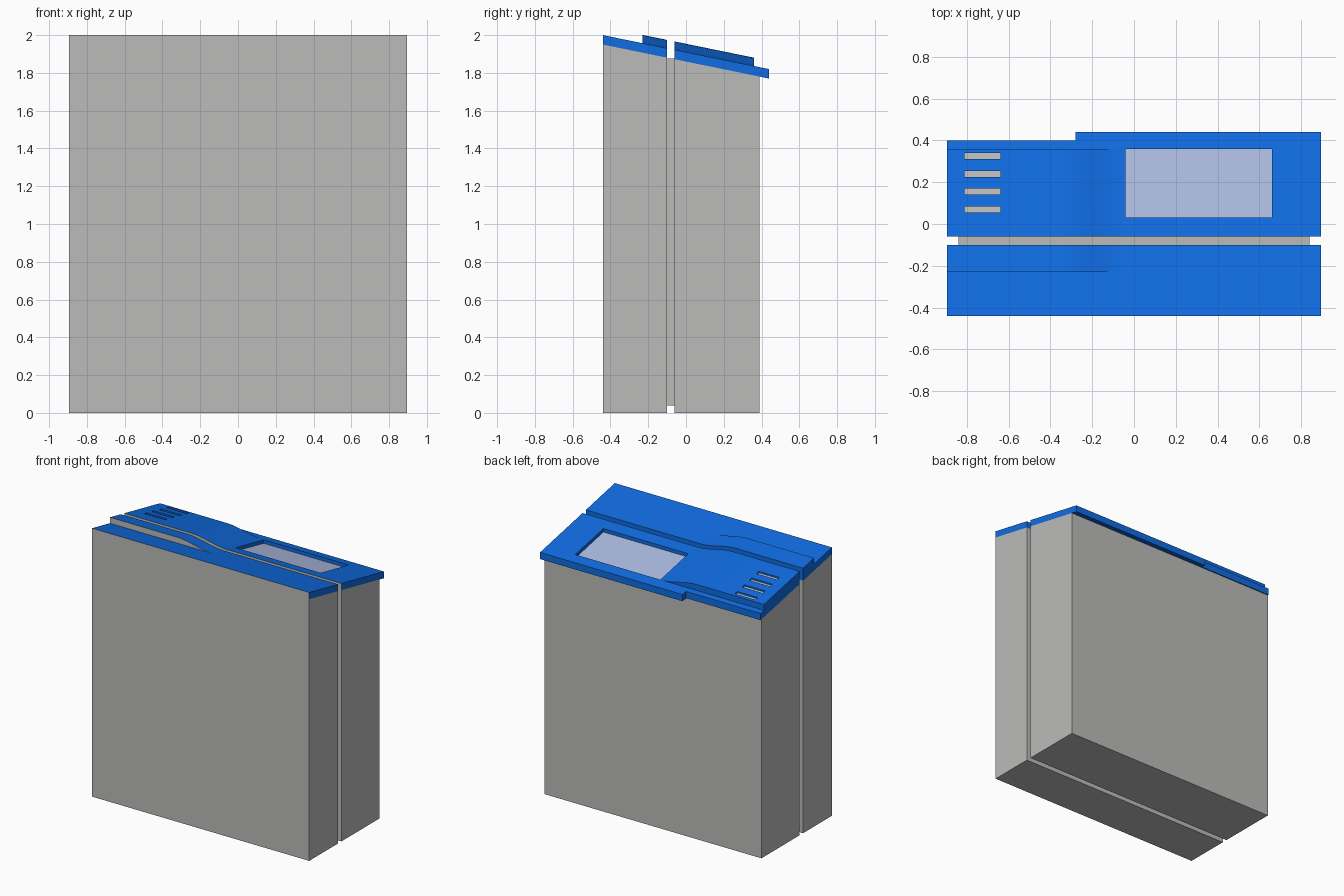
import bpy
import bmesh

HALF_W = 0.895
FRONT, BACK, LIP = -0.44, 0.39, 0.44
GAP = (-0.10, -0.06)
THICK, RISE = 0.05, 0.044

if "Cube" in bpy.data.objects:
    bpy.data.objects.remove(bpy.data.objects["Cube"])


def material(name, rgb):
    m = bpy.data.materials.new(name)
    m.use_nodes = True
    m.diffuse_color = (*rgb, 1)
    m.node_tree.nodes["Principled BSDF"].inputs["Base Color"].default_value = (*rgb, 1)
    return m


blue = material("lid blue", (0.005, 0.15, 0.76))
grey = material("casing grey", (0.5, 0.5, 0.49))
glass = material("screen lavender", (0.42, 0.5, 0.75))


def slope(y):
    """Height of the sloping lid surface at depth y."""
    return 2.0 - 0.2045 * (y - FRONT)


def prism(name, profile, y0, y1, mats, sheared=True):
    """Extrude an xz profile from y0 to y1; sheared heights follow the lid slope."""
    bm = bmesh.new()
    ends = [[bm.verts.new((x, y, z + (slope(y) if sheared else 0))) for x, z in profile]
            for y in (y0, y1)]
    bm.faces.new(ends[0])
    bm.faces.new(ends[1][::-1])
    n = len(profile)
    for i in range(n):
        j = (i + 1) % n
        bm.faces.new((ends[0][i], ends[1][i], ends[1][j], ends[0][j]))
    bmesh.ops.recalc_face_normals(bm, faces=bm.faces[:])
    # forward-facing edges take the second colour when there is one
    for f in bm.faces:
        f.material_index = int(len(mats) > 1 and f.normal.y < -0.9)
    me = bpy.data.meshes.new(name)
    bm.to_mesh(me)
    bm.free()
    for m in mats:
        me.materials.append(m)
    ob = bpy.data.objects.new(name, me)
    bpy.context.collection.objects.link(ob)
    return ob


def rect(x0, x1, z0, z1):
    return [(x0, z0), (x1, z0), (x1, z1), (x0, z1)]


def recess(target, name, x0, x1, y0, y1, top, depth, mat):
    """Sink a pocket into the target and lay a coloured plate on its floor."""
    cutter = prism(name + "_cutter", rect(x0, x1, top - depth, top + 0.03), y0, y1, [blue])
    mod = target.modifiers.new(name, 'BOOLEAN')
    mod.operation, mod.solver, mod.object = 'DIFFERENCE', 'EXACT', cutter
    cutter.hide_render = True
    cutter.hide_set(True)
    prism(name, rect(x0, x1, top - depth - 0.004, top - depth + 0.004), y0, y1, [mat])


# Casing halves with sloped tops
def casing(name, y0, y1):
    ob = prism(name, rect(-HALF_W, HALF_W, 0, 1), y0, y1, [grey], False)
    for v in ob.data.vertices:
        if v.co.z > 0.5:
            v.co.z = slope(v.co.y) - THICK


casing("front_casing", FRONT, GAP[0])
casing("rear_casing", GAP[1], BACK)
prism("inner_core", rect(-0.84, 0.84, 0.04, 1.875), GAP[0] - 0.02, GAP[1] + 0.02,
      [grey], False)

# Lid plates
flat = rect(-HALF_W, HALF_W, -THICK, 0)
prism("front_lid", flat, FRONT, GAP[0], [blue, grey])
rear_lid = prism("rear_lid", flat, GAP[1], 0.40, [blue, grey])
prism("rear_lip", rect(-0.28, HALF_W, -THICK, 0), 0.40, LIP, [blue])

# Raised panel that eases down to the lid in an S curve
R0, R1, STEPS = -0.34, -0.05, 14
curve = []
for i in range(STEPS + 1):
    t = i / STEPS
    curve.append((R0 + (R1 - R0) * t, RISE * (1 - t * t * (3 - 2 * t))))
raised = [(-HALF_W, 0)] + curve[::-1] + [(-HALF_W, RISE)]
panels = [prism("front_raised_panel", raised, -0.23, GAP[0], [blue, grey]),
          prism("rear_raised_panel", raised, GAP[1], 0.36, [blue, grey])]

# Screen and the four slots
recess(rear_lid, "screen", -0.04, 0.66, 0.03, 0.36, 0, 0.03, glass)
for i in range(4):
    y = 0.07 + 0.085 * i
    recess(panels[1], f"slot_{i + 1}", -0.81, -0.64, y - 0.014, y + 0.014, RISE, 0.015, grey)

# Smooth the eased ramps only
for ob in panels:
    bpy.ops.object.select_all(action='DESELECT')
    ob.select_set(True)
    bpy.context.view_layer.objects.active = ob
    bpy.ops.object.shade_smooth_by_angle()
